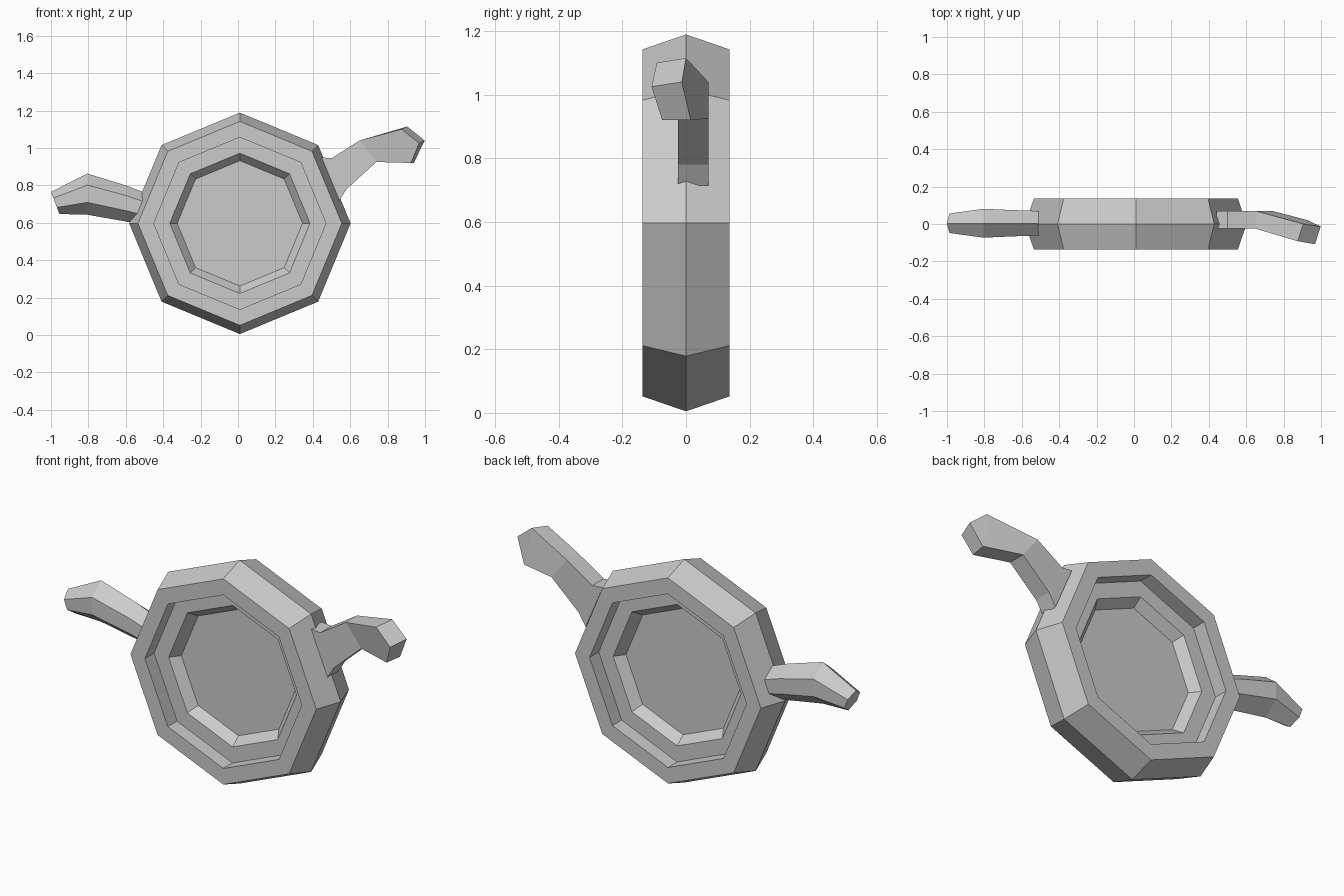
import bpy, bmesh
from math import cos, sin, pi

cube = bpy.data.objects.get("Cube")
if cube:
    bpy.data.objects.remove(cube)

grey = bpy.data.materials.new("plain grey")
grey.use_nodes = True
colour = (0.6, 0.6, 0.6, 1)
grey.diffuse_color = colour
grey.node_tree.nodes["Principled BSDF"].inputs["Base Color"].default_value = colour


def loft(name, rings):
    """Join a row of equal rings with quads and cap both ends."""
    bm = bmesh.new()
    rows = [[bm.verts.new(p) for p in ring] for ring in rings]
    n = len(rows[0])
    for a, b in zip(rows, rows[1:]):
        for i in range(n):
            j = (i + 1) % n
            bm.faces.new((a[i], a[j], b[j], b[i]))
    bm.faces.new(rows[0])
    bm.faces.new(rows[-1])
    bmesh.ops.recalc_face_normals(bm, faces=bm.faces)
    mesh = bpy.data.meshes.new(name)
    bm.to_mesh(mesh)
    bm.free()
    mesh.materials.append(grey)
    obj = bpy.data.objects.new(name, mesh)
    bpy.context.collection.objects.link(obj)
    return obj


# Octagonal body: stepped recess on both sides, ridge round the rim
CX, CZ = 0.01, 0.597
half = [(0.335, -0.01), (0.375, -0.06), (0.46, -0.06),
        (0.46, -0.137), (0.545, -0.137)]
profile = half + [(0.592, 0)] + [(r, -y) for r, y in reversed(half)]
loft("body", [[(CX + r * cos(k * pi / 4), y, CZ + r * sin(k * pi / 4))
               for k in range(8)] for r, y in profile])


# Right arm: hexagonal tube, given by its top and bottom points
def hexagon(top, bottom, width):
    (tx, tz), (bx, bz) = top, bottom
    ring = []
    for t, y in ((0, 0), (.28, 1), (.7, 1), (1, 0), (.7, -1), (.28, -1)):
        ring.append((tx + (bx - tx) * t, 0.004 + y * width, tz + (bz - tz) * t))
    return ring


loft("right_arm", [
    hexagon((-0.51, 0.765), (-0.51, 0.59), 0.066),
    hexagon((-0.60, 0.80), (-0.59, 0.605), 0.068),
    hexagon((-0.805, 0.863), (-0.805, 0.643), 0.077),
    hexagon((-1.0, 0.765), (-0.955, 0.647), 0.052),
])


# Left arm: flat slab that bends up and then forward
def slab(top, bottom, top_y, bottom_y):
    (tx, tz), (bx, bz) = top, bottom
    (tf, tb), (bf, bb) = top_y, bottom_y
    lean = 0.03 if tf < -0.05 else 0
    return [(tx - lean, tf, tz - lean / 2), (tx, tb, tz),
            (bx, bb, bz), (bx - lean / 2, bf, bz)]


base = (-0.025, 0.07)
loft("left_arm", [
    slab((0.44, 0.95), (0.54, 0.715), base, base),
    slab((0.50, 0.945), (0.58, 0.78), base, base),
    slab((0.65, 1.04), (0.74, 0.925), base, base),
    slab((0.905, 1.115), (0.93, 0.92), (-0.092, 0.0), (-0.073, 0.02)),
    slab((0.998, 1.04), (0.94, 0.92), (-0.108, -0.013), (-0.075, 0.015)),
])
